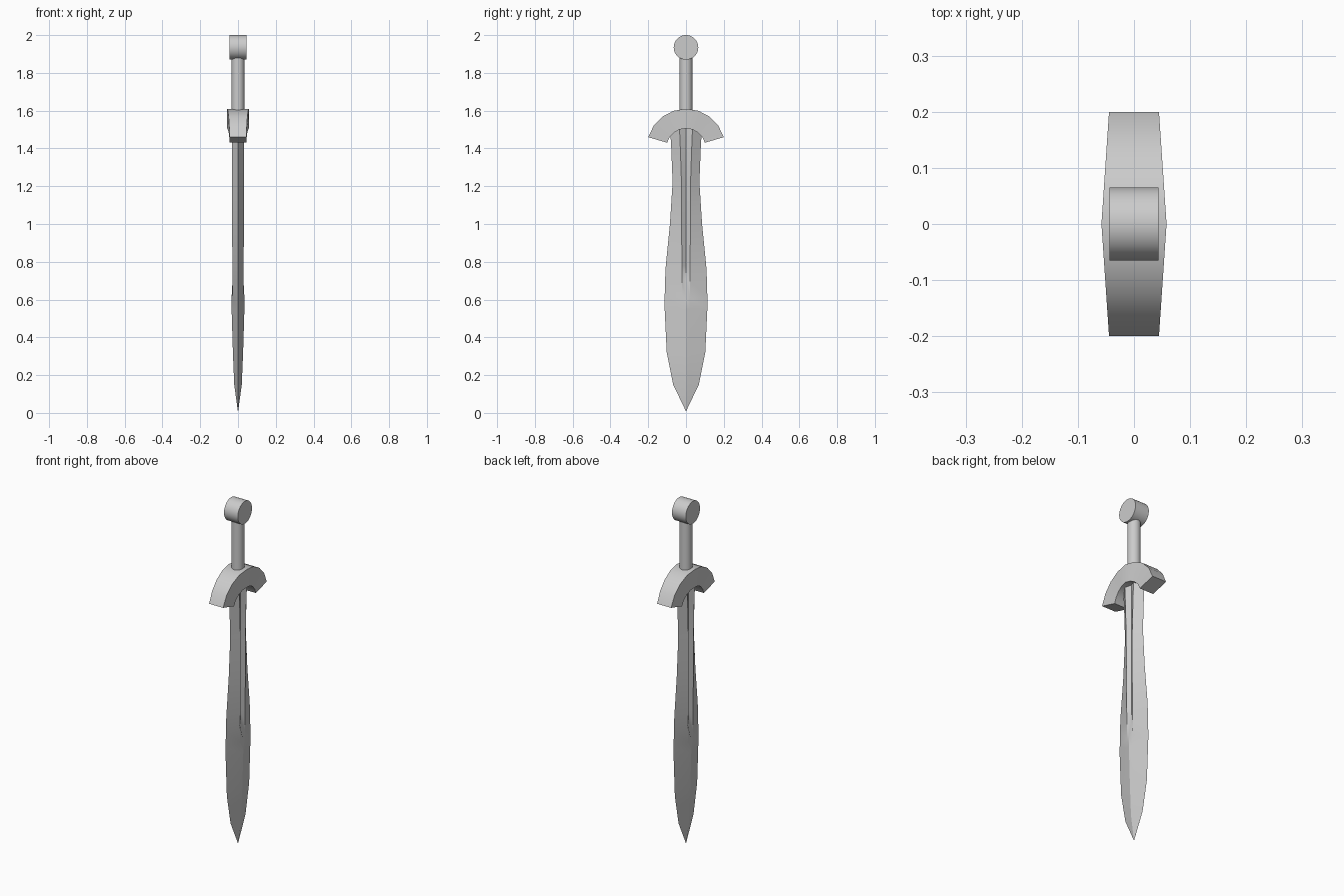
import bpy, bmesh, math
from mathutils import Matrix

cube = bpy.data.objects.get("Cube")
if cube:
    bpy.data.objects.remove(cube, do_unlink=True)

steel = bpy.data.materials.new("grey steel")
steel.use_nodes = True
GREY = (0.6, 0.6, 0.6, 1)
steel.diffuse_color = GREY
steel.node_tree.nodes["Principled BSDF"].inputs["Base Color"].default_value = GREY


def finish(bm, name, angle=30):
    bmesh.ops.recalc_face_normals(bm, faces=bm.faces)
    mesh = bpy.data.meshes.new(name)
    bm.to_mesh(mesh)
    bm.free()
    obj = bpy.data.objects.new(name, mesh)
    bpy.context.collection.objects.link(obj)
    mesh.materials.append(steel)
    bpy.ops.object.select_all(action="DESELECT")
    obj.select_set(True)
    bpy.context.view_layer.objects.active = obj
    bpy.ops.object.shade_smooth_by_angle(angle=math.radians(angle))
    return obj


def loft(name, rings, angle=30):
    """Skin a list of equal closed rings and cap both ends."""
    bm = bmesh.new()
    rows = [[bm.verts.new(p) for p in ring] for ring in rings]
    n = len(rows[0])
    for a, b in zip(rows, rows[1:]):
        for i in range(n):
            j = (i + 1) % n
            bm.faces.new((a[i], a[j], b[j], b[i]))
    bm.faces.new(rows[0])
    bm.faces.new(rows[-1])
    bmesh.ops.remove_doubles(bm, verts=bm.verts, dist=0.0002)
    return finish(bm, name, angle)


def cylinder(name, radius, length, matrix, sides=32):
    bm = bmesh.new()
    bmesh.ops.create_cone(bm, cap_ends=True, segments=sides, radius1=radius,
                          radius2=radius, depth=length, matrix=matrix)
    return finish(bm, name)


# Blade: height, half width, shoulder y, shoulder x, centre x
stations = [
    (0.01, 0.001, 0.0003, 0.0007, 0.001),
    (0.15, 0.068, 0.014, 0.016, 0.020),
    (0.32, 0.102, 0.020, 0.022, 0.027),
    (0.55, 0.113, 0.022, 0.028, 0.034),
    (0.61, 0.113, 0.022, 0.028, 0.034),
    (0.70, 0.111, 0.022, 0.029, 0.016),
    (0.78, 0.107, 0.022, 0.030, 0.016),
    (1.00, 0.085, 0.023, 0.031, 0.016),
    (1.22, 0.071, 0.024, 0.032, 0.016),
    (1.40, 0.078, 0.030, 0.032, 0.016),
    (1.52, 0.085, 0.035, 0.032, 0.016),
]
loft("blade", [[(0, w, z), (t, g, z), (c, 0, z), (t, -g, z),
                (0, -w, z), (-t, -g, z), (-c, 0, z), (-t, g, z)]
               for z, w, g, t, c in stations], 25)

# Guard: arched bar, thickest in the middle
STEPS, HUB, OUTER, INNER = 8, 1.402, 0.208, 0.104
start = math.radians(16)
sections = []
for i in range(STEPS + 1):
    a = start + (math.pi - 2 * start) * i / STEPS
    half = 0.058 - 0.0135 * abs(math.cos(a)) / math.cos(start)
    sections.append([(s * half, r * math.cos(a), HUB + r * math.sin(a))
                     for s, r in ((-1, INNER), (1, INNER), (1, OUTER), (-1, OUTER))])
loft("guard", sections)

# Grip and round pommel
cylinder("grip", 0.034, 0.34, Matrix.Translation((0, 0, 1.74)))
cylinder("pommel", 0.065, 0.088,
         Matrix.Translation((0, 0, 1.935)) @ Matrix.Rotation(math.pi / 2, 4, "Y"), 48)
